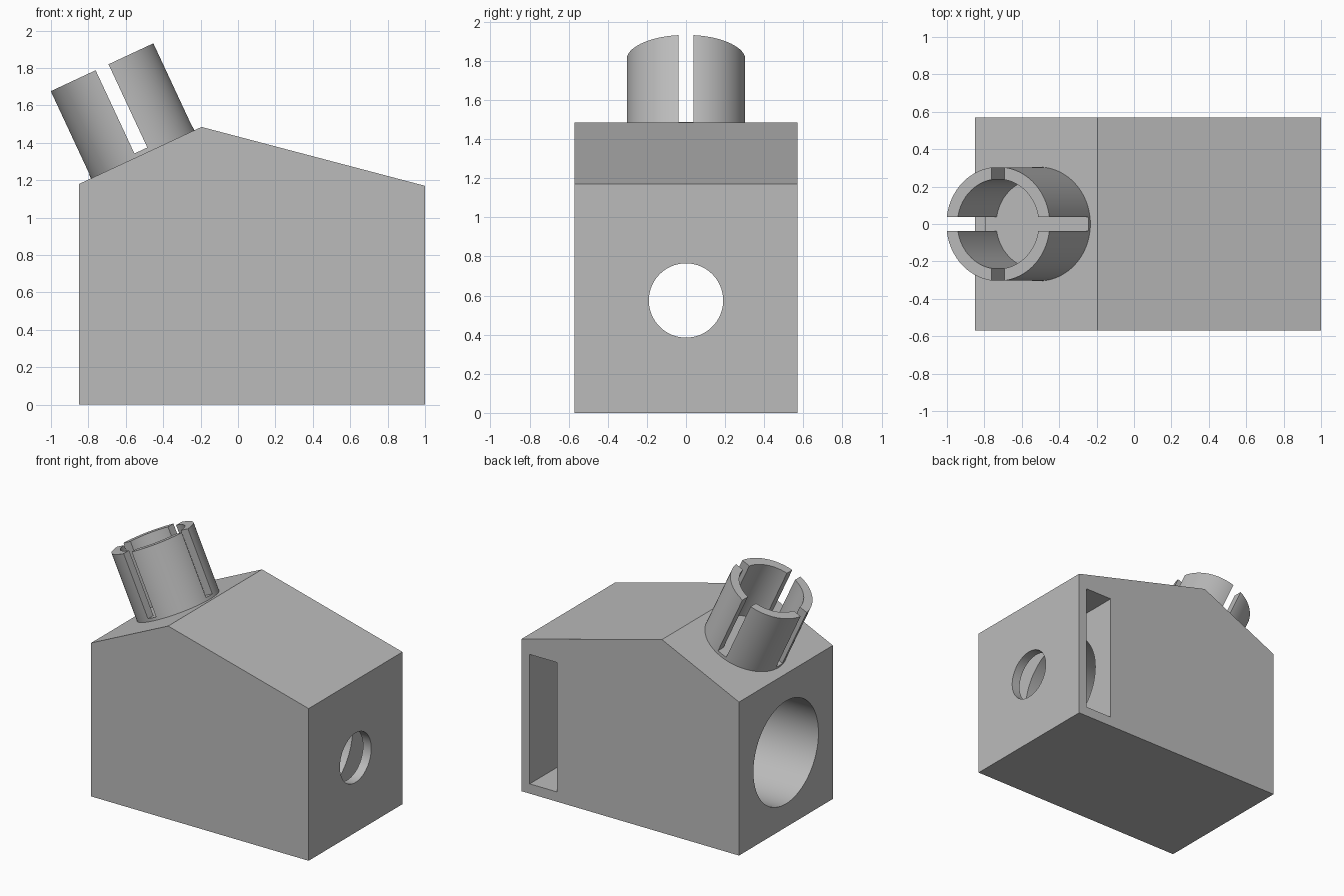
import bpy, bmesh, math
from mathutils import Matrix, Vector

cube = bpy.data.objects.get("Cube")
if cube:
    bpy.data.objects.remove(cube, do_unlink=True)

GREY = (0.5, 0.5, 0.5, 1)
mat = bpy.data.materials.new("plain grey")
mat.use_nodes = True
mat.diffuse_color = GREY
mat.node_tree.nodes["Principled BSDF"].inputs["Base Color"].default_value = GREY


def add_object(name, bm, matrix=Matrix()):
    bmesh.ops.recalc_face_normals(bm, faces=bm.faces)
    mesh = bpy.data.meshes.new(name)
    bm.to_mesh(mesh)
    bm.free()
    mesh.materials.append(mat)
    obj = bpy.data.objects.new(name, mesh)
    bpy.context.scene.collection.objects.link(obj)
    obj.matrix_world = matrix
    return obj


def box(name, low, high, matrix=Matrix()):
    low, high = Vector(low), Vector(high)
    bm = bmesh.new()
    bmesh.ops.create_cube(bm, size=1, matrix=Matrix.Translation((low + high) / 2)
                          @ Matrix.Diagonal((high - low).to_4d()))
    return add_object(name, bm, matrix)


def cylinder(name, radius, bottom, top, matrix=Matrix()):
    bm = bmesh.new()
    bmesh.ops.create_cone(bm, cap_ends=True, segments=96, radius1=radius, radius2=radius,
                          depth=top - bottom,
                          matrix=Matrix.Translation((0, 0, (top + bottom) / 2)))
    return add_object(name, bm, matrix)


def carve(obj, cutters):
    bpy.context.view_layer.objects.active = obj
    for cutter in cutters:
        cutter.hide_render = True
        mod = obj.modifiers.new("cut", "BOOLEAN")
        mod.operation, mod.solver, mod.object = "DIFFERENCE", "EXACT", cutter
        bpy.ops.object.modifier_apply(modifier=mod.name)
        bpy.data.objects.remove(cutter, do_unlink=True)
    bpy.ops.object.select_all(action="DESELECT")
    obj.select_set(True)
    bpy.ops.object.shade_smooth_by_angle(angle=math.radians(30))


# Housing: gabled side profile extruded across the width
HALF = 0.57
profile = [(-0.85, 0), (1, 0), (1, 1.17), (-0.195, 1.485), (-0.85, 1.18)]
bm = bmesh.new()
side = bm.faces.new([bm.verts.new((x, -HALF, z)) for x, z in profile])
out = bmesh.ops.extrude_face_region(bm, geom=[side])
bmesh.ops.translate(bm, vec=(0, 2 * HALF, 0),
                    verts=[v for v in out["geom"] if isinstance(v, bmesh.types.BMVert)])
housing = add_object("housing", bm)

# Filter slot, wide bore and small outlet, all on one axis
along_x = Matrix.Translation((0, 0, 0.575)) @ Matrix.Rotation(math.pi / 2, 4, "Y")
carve(housing, [
    box("slot_cutter", (0.7, -0.5, 0.075), (0.93, 0.7, 1.07)),
    cylinder("bore_cutter", 0.395, -1, 0.8, along_x),
    cylinder("outlet_cutter", 0.19, 0.8, 1.2, along_x),
])

# Slotted collar standing square on the short slope
tilt = Matrix.Translation((-0.51, 0, 1.339)) @ Matrix.Rotation(math.radians(-25), 4, "Y")
FLOOR, TOP, GAP = 0.022, 0.513, 0.038
collar = cylinder("slotted_collar", 0.305, -0.03, TOP, tilt)
carve(collar, [
    cylinder("collar_bore_cutter", 0.24, FLOOR, 1, tilt),
    box("gap_cutter_x", (-1, -GAP, FLOOR), (1, GAP, 1), tilt),
    box("gap_cutter_y", (-GAP, -1, FLOOR), (GAP, 1, 1), tilt),
])
